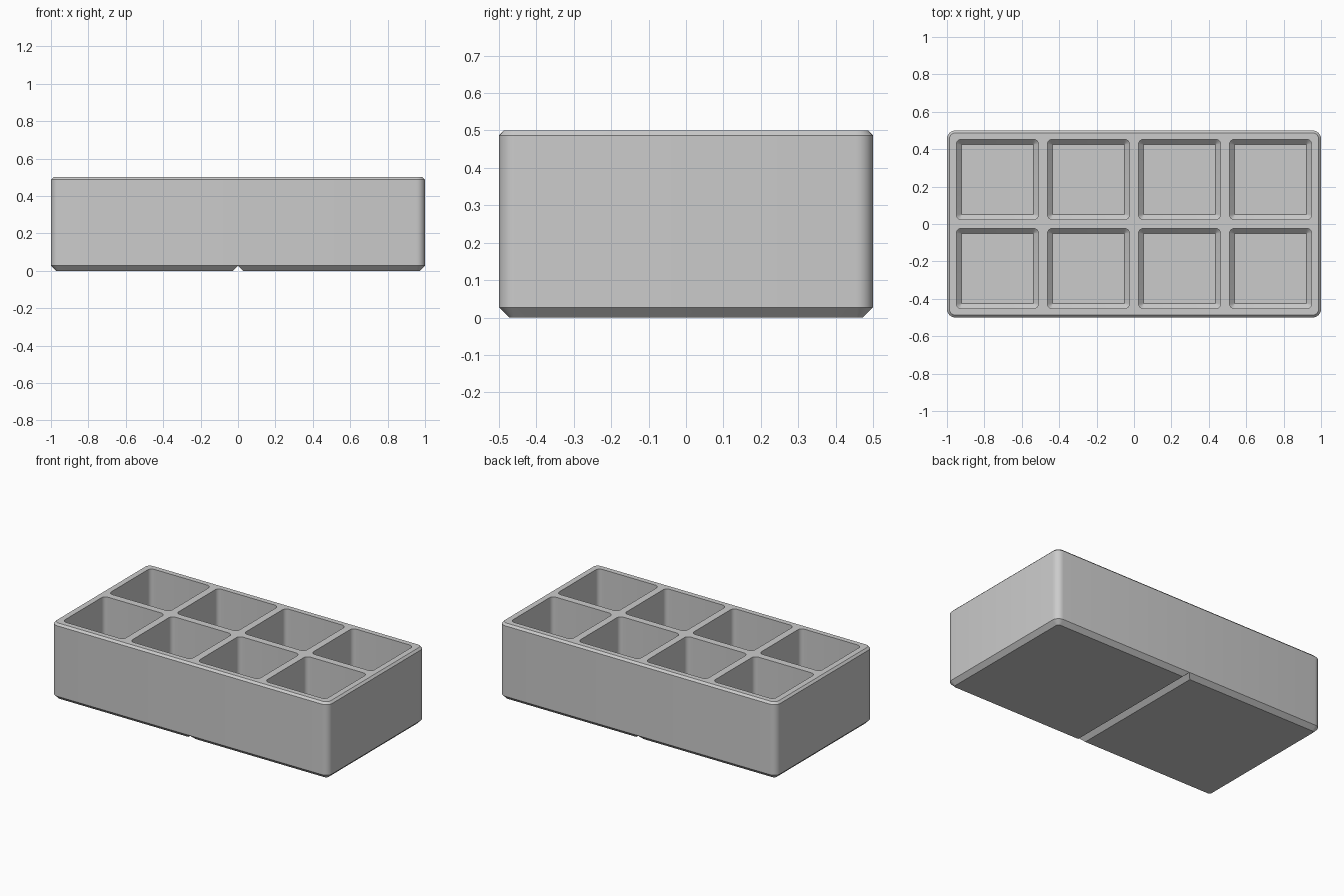
import bpy, bmesh, math

if "Cube" in bpy.data.objects:
    bpy.data.objects.remove(bpy.data.objects["Cube"])

# One plain grey for the whole tray
grey = bpy.data.materials.new("light_grey")
grey.diffuse_color = (0.6, 0.6, 0.6, 1)
grey.use_nodes = True
grey.node_tree.nodes["Principled BSDF"].inputs["Base Color"].default_value = grey.diffuse_color


def ring(cx, cy, hx, hy, r, z, steps=6):
    """Rounded rectangle outline, anticlockwise."""
    pts = []
    for i, (sx, sy) in enumerate([(1, 1), (-1, 1), (-1, -1), (1, -1)]):
        for k in range(steps + 1):
            a = math.radians(90 * (i + k / steps))
            pts.append((cx + sx * (hx - r) + r * math.cos(a),
                        cy + sy * (hy - r) + r * math.sin(a), z))
    return pts


def loft(name, rings):
    """Closed solid through a stack of outlines."""
    bm = bmesh.new()
    loops = [[bm.verts.new(p) for p in pts] for pts in rings]
    n = len(loops[0])
    for lo, hi in zip(loops, loops[1:]):
        for i in range(n):
            j = (i + 1) % n
            bm.faces.new((lo[i], lo[j], hi[j], hi[i]))
    bm.faces.new(loops[0][::-1])
    bm.faces.new(loops[-1])
    me = bpy.data.meshes.new(name)
    bm.to_mesh(me)
    bm.free()
    ob = bpy.data.objects.new(name, me)
    bpy.context.collection.objects.link(ob)
    me.materials.append(grey)
    return ob


def cut(body, cutter):
    mod = body.modifiers.new("cut", 'BOOLEAN')
    mod.operation = 'DIFFERENCE'
    mod.solver = 'EXACT'
    mod.object = cutter
    bpy.context.view_layer.objects.active = body
    bpy.ops.object.modifier_apply(modifier=mod.name)
    bpy.data.objects.remove(cutter)


# Body: rounded block, chamfered along the foot and the rim
FOOT, RIM, R = 0.027, 0.013, 0.045
tray = loft("divided_tray", [
    ring(0, 0, 1 - FOOT, 0.5 - FOOT, R - FOOT, 0),
    ring(0, 0, 1, 0.5, R, FOOT),
    ring(0, 0, 1, 0.5, R, 0.5 - RIM),
    ring(0, 0, 1 - RIM, 0.5 - RIM, R - RIM, 0.5)])

# Eight compartments with chamfered floors
HX, HY, FLOOR, C = 0.22, 0.215, 0.05, 0.027
for ix in range(4):
    for iy in range(2):
        cx, cy = (ix - 1.5) * 0.4867, (iy - 0.5) * 0.476
        cut(tray, loft("compartment_cutter", [
            ring(cx, cy, HX - C, HY - C, 0.002, FLOOR),
            ring(cx, cy, HX, HY, 0.029, FLOOR + C),
            ring(cx, cy, HX, HY, 0.029, 0.6)]))

# V groove across the underside, splitting the foot in two
groove = [(-0.037, -0.01), (0.037, -0.01), (0, FOOT)]
cut(tray, loft("groove_cutter", [[(x, y, z) for x, z in groove] for y in (0.6, -0.6)]))

# Smooth the rounded corners, keep the chamfers crisp
bpy.ops.object.select_all(action='DESELECT')
tray.select_set(True)
bpy.context.view_layer.objects.active = tray
bpy.ops.object.shade_smooth_by_angle(angle=math.radians(30))
